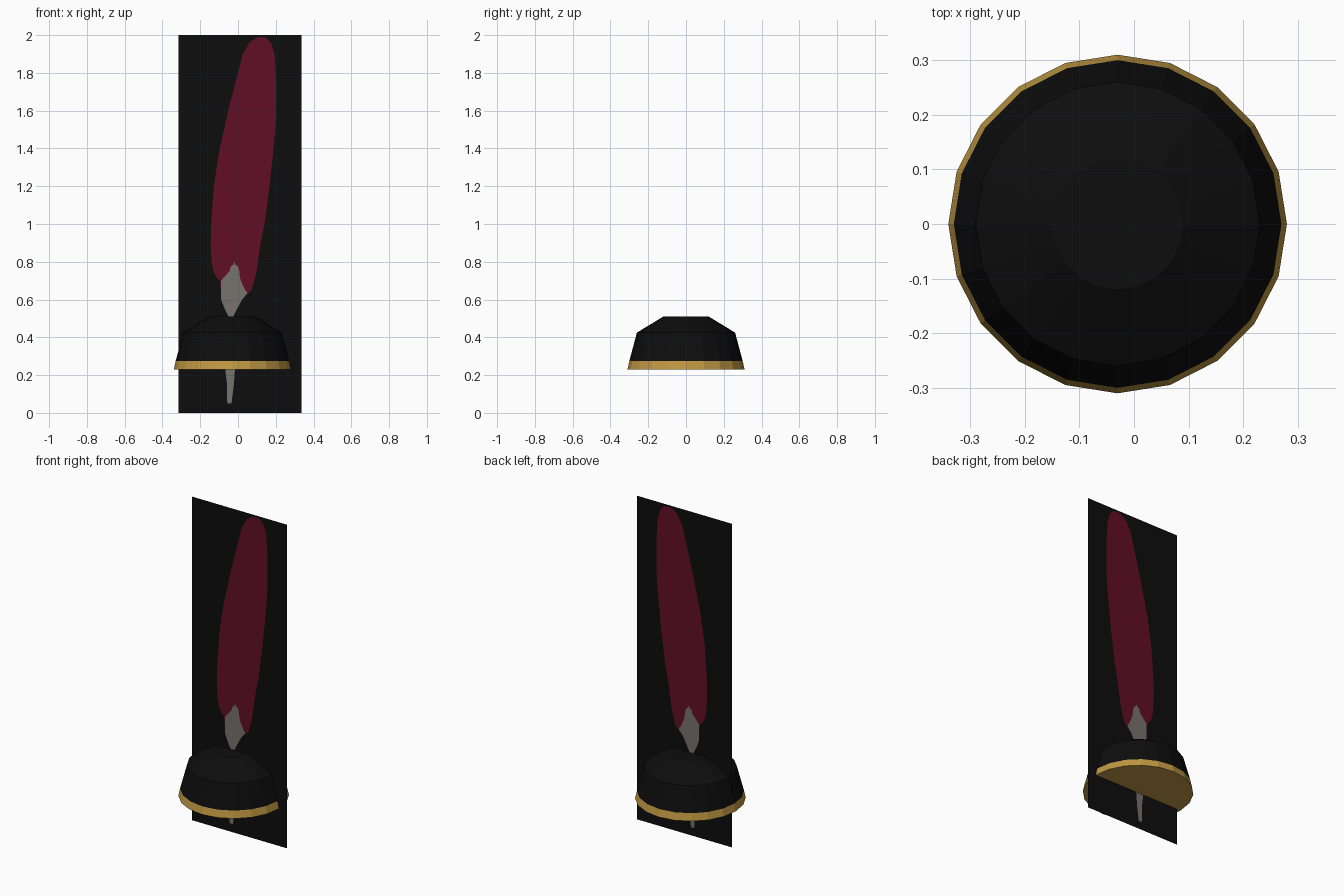
import bpy, bmesh, math

if "Cube" in bpy.data.objects:
    bpy.data.objects.remove(bpy.data.objects["Cube"])


def material(name, rgb):
    m = bpy.data.materials.new(name)
    m.diffuse_color = (*rgb, 1)
    m.use_nodes = True
    m.node_tree.nodes["Principled BSDF"].inputs["Base Color"].default_value = m.diffuse_color
    return m


black = material("black", (0.004, 0.004, 0.004))
crimson = material("crimson", (0.12, 0.0048, 0.018))
grey = material("quill grey", (0.185, 0.168, 0.15))
gold = material("gold", (0.52, 0.31, 0.055))


def make_object(name, bm, mats):
    me = bpy.data.meshes.new(name)
    bm.to_mesh(me)
    bm.free()
    for m in mats:
        me.materials.append(m)
    ob = bpy.data.objects.new(name, me)
    bpy.context.collection.objects.link(ob)
    return ob


def span(table, z):
    """Left and right edge at height z, from rows of (z, left, right)."""
    if z <= table[0][0]:
        return table[0][1:]
    for a, b in zip(table, table[1:]):
        if z <= b[0]:
            t = (z - a[0]) / (b[0] - a[0])
            return tuple(p + (q - p) * t for p, q in zip(a[1:], b[1:]))
    return table[-1][1:]


# feather card: flat panel cut into vane, quill and background strips
LEFT, RIGHT = -0.315, 0.336
VANE = [(0.635, -0.09, 0.055), (0.65, -0.09, 0.072), (0.70, -0.095, 0.085),
        (0.72, -0.115, 0.092), (0.75, -0.13, 0.098), (0.80, -0.14, 0.105),
        (0.90, -0.145, 0.12), (1.0, -0.142, 0.14), (1.2, -0.128, 0.167),
        (1.4, -0.097, 0.188), (1.5, -0.073, 0.198), (1.6, -0.052, 0.202),
        (1.8, 0.0, 0.20), (1.9, 0.026, 0.193), (1.96, 0.06, 0.175),
        (1.985, 0.095, 0.15), (1.99, 0.12, 0.125)]
QUILL = [(0.05, -0.055, -0.035), (0.06, -0.058, -0.033), (0.15, -0.058, -0.022),
         (0.23, -0.068, -0.016), (0.40, -0.06, -0.018), (0.51, -0.05, -0.025),
         (0.55, -0.07, -0.005), (0.60, -0.09, 0.022), (0.635, -0.09, 0.05),
         (0.65, -0.09, 0.038), (0.70, -0.09, 0.015), (0.72, -0.072, 0.01),
         (0.75, -0.045, 0.007), (0.775, -0.038, 0.0), (0.785, -0.025, -0.015)]

levels = sorted({0.0, 2.0} | {r[0] for r in VANE + QUILL})
bm = bmesh.new()
verts = {}


def vert(x, z):
    key = (round(x, 5), round(z, 5))
    if key not in verts:
        verts[key] = bm.verts.new((x, 0, z))
    return verts[key]


def columns(z):
    if z < 0.635:
        g = span(QUILL, z)
        return [LEFT, g[0], g[0], g[1], g[1], RIGHT]
    v = span(VANE, z)
    if z <= 0.785:
        g = span(QUILL, z)
    else:
        g = ((v[0] + v[1]) / 2,) * 2
    return [LEFT, v[0], g[0], g[1], v[1], RIGHT]


for z0, z1 in zip(levels, levels[1:]):
    lo, hi = columns(z0), columns(z1)
    for i, mat in enumerate((0, 1, 2, 1, 0)):
        if z0 < 0.05 or z1 > 1.99:
            mat = 0
        corners = [vert(lo[i], z0), vert(lo[i + 1], z0),
                   vert(hi[i + 1], z1), vert(hi[i], z1)]
        corners = list(dict.fromkeys(corners))
        if len(corners) > 2:
            bm.faces.new(corners).material_index = mat
make_object("feather_card", bm, (black, crimson, grey))

# inkwell: 20-sided turned body with a gold foot band and underside
SIDES = 20
PROFILE = [(0.31, 0.23), (0.30, 0.275), (0.26, 0.425), (0.12, 0.51)]
bm = bmesh.new()
rings = [[bm.verts.new((-0.03 + r * math.cos(2 * math.pi * i / SIDES),
                        r * math.sin(2 * math.pi * i / SIDES), z))
          for i in range(SIDES)] for r, z in PROFILE]
for a, b in zip(rings, rings[1:]):
    for i in range(SIDES):
        j = (i + 1) % SIDES
        bm.faces.new((a[i], a[j], b[j], b[i]))
bm.faces.new(rings[0][::-1])
bm.faces.new(rings[-1])
for f in bm.faces:
    f.material_index = 1 if f.calc_center_median().z < 0.27 else 0
make_object("inkwell", bm, (black, gold))
